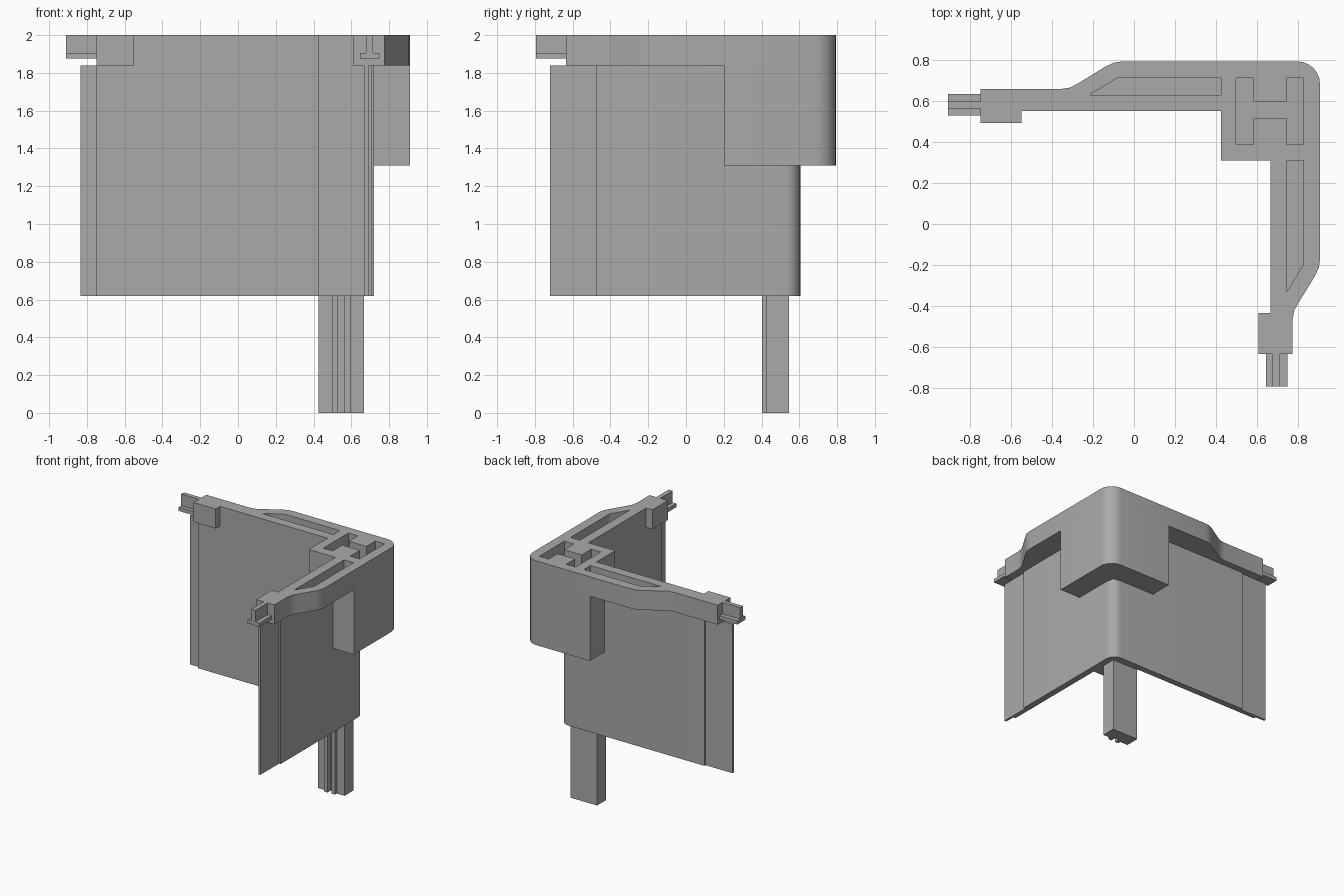
import bpy, bmesh, math

cube = bpy.data.objects.get("Cube")
if cube:
    bpy.data.objects.remove(cube, do_unlink=True)

grey = bpy.data.materials.new("plain_grey")
grey.use_nodes = True
grey.diffuse_color = (0.4, 0.4, 0.4, 1)
grey.node_tree.nodes["Principled BSDF"].inputs["Base Color"].default_value = (0.4, 0.4, 0.4, 1)

OUT_X, OUT_Y = 0.91, 0.795   # outer corner of the bracket
BACK, SIDE = 1.82, 1.59      # arm lengths measured from that corner
TOP = 2.0


def back(u, d):
    """u runs along the back arm, d is depth from its outer face."""
    return OUT_X - u, OUT_Y - d


def side(u, d):
    return OUT_X - d, OUT_Y - u


def prism(name, points, z0, z1):
    bm = bmesh.new()
    face = bm.faces.new([bm.verts.new((x, y, z0)) for x, y in points])
    new = bmesh.ops.extrude_face_region(bm, geom=[face])["geom"]
    bmesh.ops.translate(bm, vec=(0, 0, z1 - z0),
                        verts=[v for v in new if isinstance(v, bmesh.types.BMVert)])
    bmesh.ops.recalc_face_normals(bm, faces=bm.faces)
    mesh = bpy.data.meshes.new(name)
    bm.to_mesh(mesh)
    bm.free()
    mesh.materials.append(grey)
    obj = bpy.data.objects.new(name, mesh)
    bpy.context.collection.objects.link(obj)
    return obj


def rect(place, u0, u1, d0, d1):
    return [place(u0, d0), place(u1, d0), place(u1, d1), place(u0, d1)]


def corner_outline(arm, d0, radius, steps=6):
    """L-shaped outline: two arms joined by a rounded outer corner."""
    arc = []
    for i in range(steps + 1):
        t = math.pi / 2 * i / steps
        arc.append(back(d0 + radius * (1 - math.sin(t)), d0 + radius * (1 - math.cos(t))))
    first = [back(*p) for p in arm(BACK)][:-1]
    return first[::-1] + arc + [side(*p) for p in arm(SIDE)]


def frame_arm(length):
    end = length - 0.16
    return [(0.97, 0), (1.01, 0.006), (1.05, 0.025), (1.18, 0.105), (1.22, 0.127), (1.27, 0.135),
            (end, 0.135), (end, 0.3), (end - 0.2, 0.3), (end - 0.2, 0.243),
            (0.485, 0.243), (0.485, 0.485)]


def panel_arm(length):
    end = length - 0.075
    return [(end - 0.245, 0.19), (end - 0.245, 0.204), (end, 0.204), (end, 0.222),
            (end - 0.085, 0.222), (end - 0.085, 0.243), (0.243, 0.243)]


def skirt_arm(length):
    return [(0.595, 0), (0.595, 0.2), (0.2, 0.2)]


# Main solid bodies
frame = prism("top_frame", corner_outline(frame_arm, 0, 0.11), 1.84, TOP)
panel = prism("wall_panels", corner_outline(panel_arm, 0.19, 0.08), 0.62, 1.84)
skirt = prism("corner_skirt", corner_outline(skirt_arm, 0, 0.11), 1.31, 1.84)
prism("inner_column", rect(back, 0.243, 0.485, 0.243, 0.485), 0.62, 1.84)

# Blind recesses in the top frame
slot = [(0.485, 0.08), (0.99, 0.08), (1.13, 0.165), (0.485, 0.165)]
h_shape = [(0.08, 0.08), (0.165, 0.08), (0.165, 0.195), (0.325, 0.195),
           (0.325, 0.08), (0.41, 0.08), (0.41, 0.405), (0.325, 0.405),
           (0.325, 0.28), (0.165, 0.28), (0.165, 0.405), (0.08, 0.405)]
cutters = [[back(*p) for p in slot], [side(*p) for p in slot], [back(*p) for p in h_shape]]
for i, points in enumerate(cutters):
    cutter = prism("recess_cutter", points, 1.875, TOP + 0.1)
    cutter.hide_render = True
    mod = frame.modifiers.new("recess", "BOOLEAN")
    mod.operation = "DIFFERENCE"
    mod.solver = "EXACT"
    mod.object = cutter
    bpy.context.view_layer.objects.active = frame
    bpy.ops.object.modifier_apply(modifier=mod.name)
    bpy.data.objects.remove(cutter, do_unlink=True)

# Inverted T connectors on both arm ends
for label, place, length in (("back", back, BACK), ("side", side, SIDE)):
    prism(label + "_connector_flange", rect(place, length - 0.16, length, 0.16, 0.265), 1.875, 1.905)
    prism(label + "_connector_web", rect(place, length - 0.16, length, 0.196, 0.232), 1.905, TOP)

# Lower post with two guide ribs
x0, x1, y0, y1 = 0.425, 0.667, 0.427, 0.545
prism("post", [(x0, y0), (0.53, y0), (0.53, 0.45), (0.565, 0.45), (0.565, y0),
               (x1, y0), (x1, y1), (x0, y1)], 0, 0.62)
for name, a, b in (("left_rib", 0.565, 0.597), ("right_rib", 0.497, 0.53)):
    prism("post_" + name, [(a, 0.403), (b, 0.403), (b, y0), (a, y0)], 0, 0.62)

# Smooth the rounded corners only
bpy.ops.object.select_all(action="DESELECT")
for obj in (frame, panel, skirt):
    obj.select_set(True)
bpy.context.view_layer.objects.active = frame
bpy.ops.object.shade_smooth_by_angle(angle=math.radians(25))
